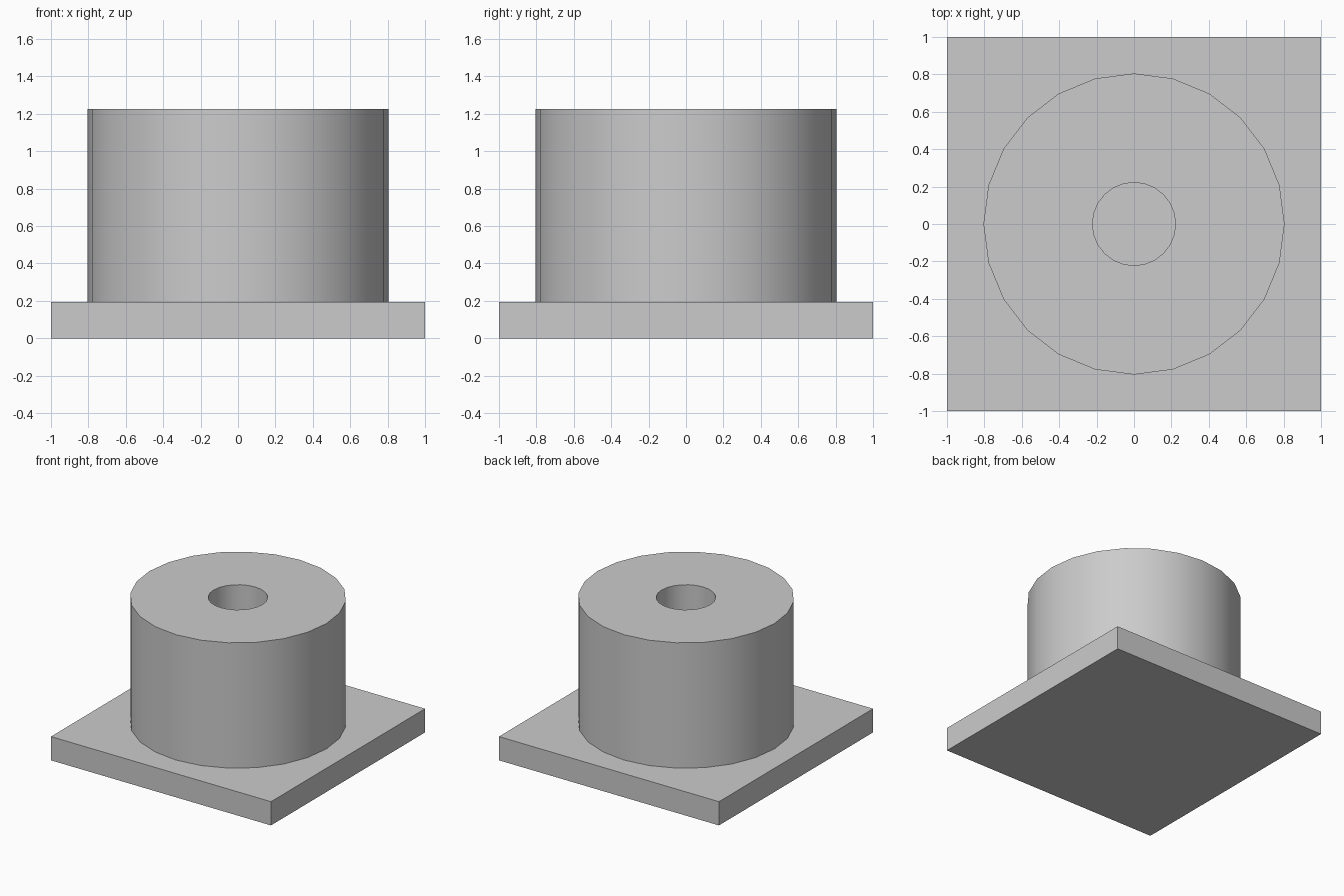
import bpy, bmesh
from math import cos, sin, tau, radians

SIDES = 24
BASE_TOP, TOP = 0.195, 1.225
OUTER, BORE = 0.805, 0.222

if "Cube" in bpy.data.objects:
    bpy.data.objects.remove(bpy.data.objects["Cube"], do_unlink=True)

# Single plain grey material
grey = bpy.data.materials.new("plain_grey")
grey.use_nodes = True
colour = (0.6, 0.6, 0.6, 1)
grey.diffuse_color = colour
grey.node_tree.nodes["Principled BSDF"].inputs["Base Color"].default_value = colour


def finish(name, bm):
    mesh = bpy.data.meshes.new(name)
    bm.to_mesh(mesh)
    bm.free()
    mesh.materials.append(grey)
    obj = bpy.data.objects.new(name, mesh)
    bpy.context.collection.objects.link(obj)
    return obj


# Square base plate
bm = bmesh.new()
bmesh.ops.create_cube(bm, size=1)
bmesh.ops.scale(bm, vec=(2, 2, BASE_TOP), verts=bm.verts)
bmesh.ops.translate(bm, vec=(0, 0, BASE_TOP / 2), verts=bm.verts)
finish("base_plate", bm)

# Thick tube: outer wall, flat rim and central bore down to the plate
bm = bmesh.new()
profile = [(OUTER, BASE_TOP), (OUTER, TOP), (BORE, TOP), (BORE, BASE_TOP)]
rings = [[bm.verts.new((r * cos(tau * i / SIDES), r * sin(tau * i / SIDES), z))
          for i in range(SIDES)] for r, z in profile]
for lower, upper in zip(rings, rings[1:]):
    for i in range(SIDES):
        j = (i + 1) % SIDES
        bm.faces.new((lower[i], lower[j], upper[j], upper[i]))
tube = finish("tube", bm)

# Smooth curved walls, sharp rim edges
bpy.ops.object.select_all(action="DESELECT")
tube.select_set(True)
bpy.context.view_layer.objects.active = tube
bpy.ops.object.shade_smooth_by_angle(angle=radians(30))
